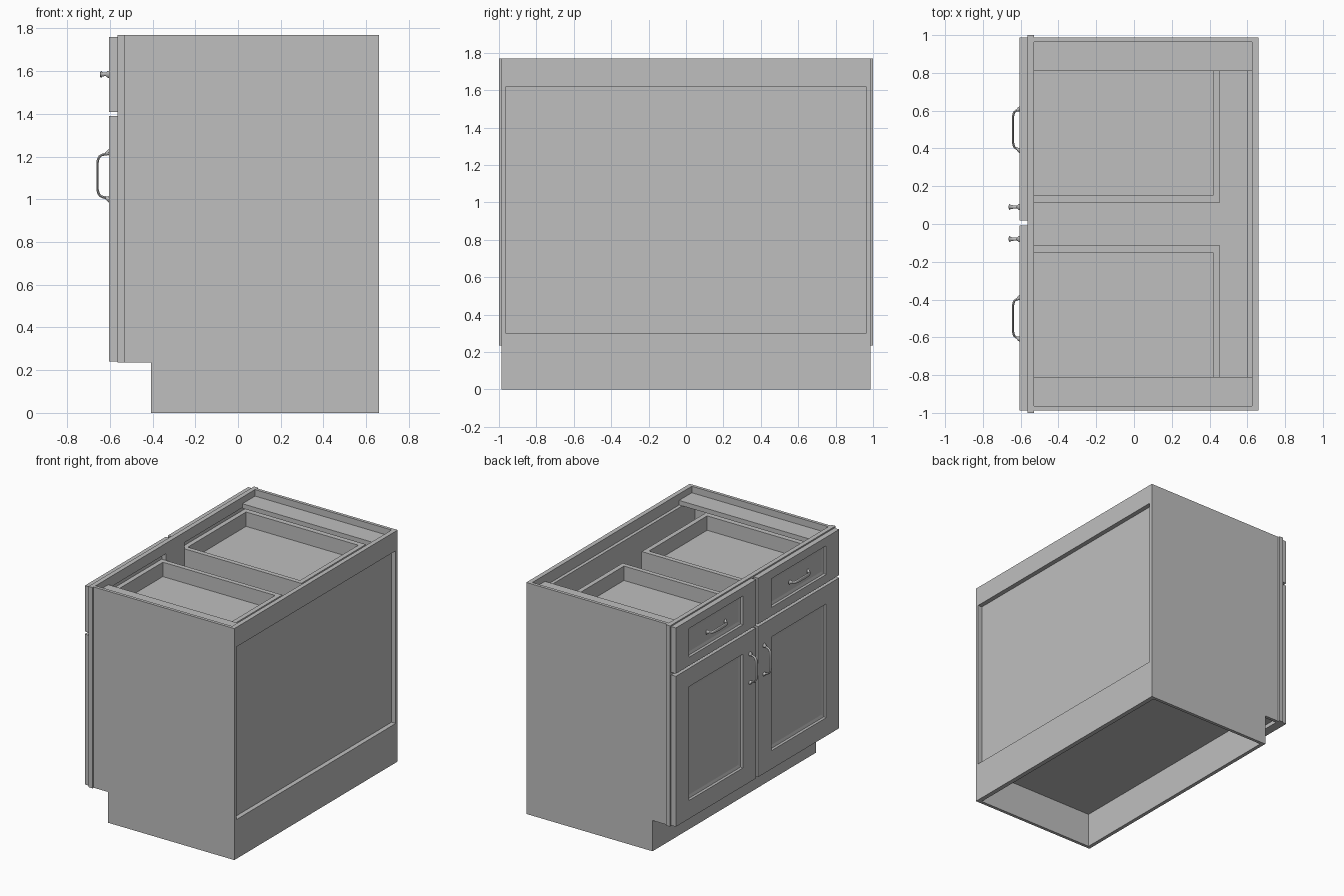
import bpy, bmesh, math
from mathutils import Vector

cube = bpy.data.objects.get("Cube")
if cube:
    bpy.data.objects.remove(cube, do_unlink=True)

grey = bpy.data.materials.new("plain grey")
grey.use_nodes = True
COL = (0.52, 0.52, 0.52, 1)
grey.diffuse_color = COL
grey.node_tree.nodes["Principled BSDF"].inputs["Base Color"].default_value = COL


def finish(name, bm):
    bmesh.ops.recalc_face_normals(bm, faces=bm.faces[:])
    me = bpy.data.meshes.new(name)
    bm.to_mesh(me)
    bm.free()
    me.materials.append(grey)
    ob = bpy.data.objects.new(name, me)
    bpy.context.collection.objects.link(ob)
    return ob


def add_box(bm, x0, x1, y0, y1, z0, z1):
    vs = bmesh.ops.create_cube(bm, size=1)["verts"]
    for v in vs:
        v.co = ((x0 + x1) / 2 + v.co.x * (x1 - x0),
                (y0 + y1) / 2 + v.co.y * (y1 - y0),
                (z0 + z1) / 2 + v.co.z * (z1 - z0))
    return vs


def boxes(name, *dims):
    bm = bmesh.new()
    for d in dims:
        add_box(bm, *d)
    return finish(name, bm)


# Main levels of the carcass
TOP, KICK = 1.77, 0.235
X_FRONT, X_FRAME, X_CARC, X_BACK = -0.605, -0.565, -0.53, 0.66
SIDE_IN, SIDE_OUT = 0.963, 0.987


def side_panel(name, y0, y1):
    # Side with a toe notch at the lower front
    outline = [(X_CARC, KICK), (-0.408, KICK), (-0.408, 0), (X_BACK, 0),
               (X_BACK, TOP), (X_CARC, TOP)]
    bm = bmesh.new()
    f = bm.faces.new([bm.verts.new((x, y0, z)) for x, z in outline])
    ext = bmesh.ops.extrude_face_region(bm, geom=[f])["geom"]
    bmesh.ops.translate(bm, vec=(0, y1 - y0, 0),
                        verts=[g for g in ext if isinstance(g, bmesh.types.BMVert)])
    return finish(name, bm)


side_panel("right_side_panel", -SIDE_OUT, -SIDE_IN)
side_panel("left_side_panel", SIDE_IN, SIDE_OUT)

# Inside boards and back
boxes("cabinet_floor", (X_CARC, 0.625, -SIDE_IN, SIDE_IN, 0.265, 0.295))
boxes("toe_board", (-0.408, -0.38, -SIDE_IN, SIDE_IN, 0, 0.265))
boxes("back_rails", (0.625, X_BACK, -SIDE_IN, SIDE_IN, 1.62, TOP),
      (0.625, X_BACK, -SIDE_IN, SIDE_IN, 0, 0.30))
boxes("back_panel", (0.60, 0.625, -SIDE_IN, SIDE_IN, 0.295, 1.685))
for side, s in (("right", -1), ("left", 1)):
    a, b = sorted((s * 0.81, s * SIDE_IN))
    boxes(side + "_top_stretcher", (X_CARC, 0.625, a, b, 1.685, 1.72))

# Face frame of stiles and rails
F = (X_FRAME, X_CARC)
boxes("face_frame",
      (*F, -1, -0.90, KICK, TOP), (*F, 0.90, 1, KICK, TOP),
      (*F, -0.90, 0.90, 1.69, TOP), (*F, -0.90, 0.90, KICK, 0.295),
      (*F, -0.90, 0.90, 1.35, 1.45),
      (*F, -0.11, 0.11, 0.295, 1.35), (*F, -0.11, 0.11, 1.45, 1.69))


def panel_front(name, y0, y1, z0, z1, my, mz):
    # Slab whose front has a sloped recess framed by margins my and mz
    bm = bmesh.new()
    add_box(bm, X_FRONT, X_FRAME, y0, y1, z0, z1)
    bm.normal_update()
    face = min(bm.faces, key=lambda f: f.calc_center_median().x)
    cy, cz = (y0 + y1) / 2, (z0 + z1) / 2

    def ring(ay, az, depth):
        bmesh.ops.inset_region(bm, faces=[face], thickness=0.005)
        for v in face.verts:
            v.co = (X_FRONT + depth,
                    (y0 + ay) if v.co.y < cy else (y1 - ay),
                    (z0 + az) if v.co.z < cz else (z1 - az))

    ring(my, mz, 0)
    ring(my + 0.008, mz + 0.008, 0.012)
    ring(my + 0.03, mz + 0.03, 0.018)
    return finish(name, bm)


def handle(name, centre, axis, reach):
    # Bow handle: (along, out, half width, half thickness) along the sweep
    half = [(0.110, 0.000, 0.017, 0.016), (0.106, 0.006, 0.015, 0.011),
            (0.102, 0.014, 0.008, 0.007), (0.099, 0.55 * reach, 0.008, 0.006),
            (0.093, 0.78 * reach, 0.010, 0.006), (0.080, 0.93 * reach, 0.012, 0.006),
            (0.062, reach, 0.014, 0.006), (0.030, reach, 0.016, 0.006)]
    path = half + [(-a, o, w, t) for a, o, w, t in reversed(half)]
    along = Vector((0, 1, 0)) if axis == "Y" else Vector((0, 0, 1))
    lateral = Vector((0, 0, 1)) if axis == "Y" else Vector((0, 1, 0))
    out = Vector((-1, 0, 0))
    pts = [Vector(centre) + along * a + out * o for a, o, w, t in path]
    bm = bmesh.new()
    rings, n = [], 10
    for i, p in enumerate(pts):
        if i in (0, len(pts) - 1):
            normal = along
        else:
            tan = (pts[i + 1] - pts[i - 1]).normalized()
            normal = tan.cross(lateral)
        # keep ring orientation steady through the sweep
        if i == 0:
            normal = out.cross(lateral)
        if i == len(pts) - 1:
            normal = (-out).cross(lateral)
        w, t = path[i][2], path[i][3]
        rings.append([bm.verts.new(p + lateral * w * math.cos(k * math.tau / n)
                                   + normal * t * math.sin(k * math.tau / n))
                      for k in range(n)])
    for r, q in zip(rings, rings[1:]):
        for k in range(n):
            bm.faces.new((r[k], r[(k + 1) % n], q[(k + 1) % n], q[k]))
    bm.faces.new(rings[0])
    bm.faces.new(rings[-1])
    ob = finish(name, bm)
    bpy.ops.object.select_all(action="DESELECT")
    ob.select_set(True)
    bpy.context.view_layer.objects.active = ob
    bpy.ops.object.shade_smooth_by_angle(angle=math.radians(40))
    return ob


# Doors, drawers and handles for each half
for side, s, y0, y1 in (("right", -1, -0.987, -0.008), ("left", 1, 0.018, 0.987)):
    panel_front(side + "_door", y0, y1, 0.24, 1.39, 0.16, 0.14)
    panel_front(side + "_drawer_front", y0, y1, 1.41, 1.76, 0.16, 0.065)
    door_y = 0.09 if s > 0 else -0.08
    handle(side + "_door_handle", (X_FRONT, door_y, 1.11), "Z", 0.053)
    handle(side + "_drawer_handle", (X_FRONT, s * 0.5, 1.585), "Y", 0.036)

    # Open drawer box
    a, b = sorted((s * 0.115, s * 0.89))
    t, x0, x1, z0, z1 = 0.036, X_FRAME, 0.455, 1.46, 1.64
    boxes(side + "_drawer_box",
          (x0, x1, a, a + t, z0, z1), (x0, x1, b - t, b, z0, z1),
          (x1 - t, x1, a + t, b - t, z0, z1),
          (x0, X_CARC, a + t, b - t, z0, z1),
          (x0 + 0.01, x1 - t, a + t, b - t, 1.50, 1.53))
